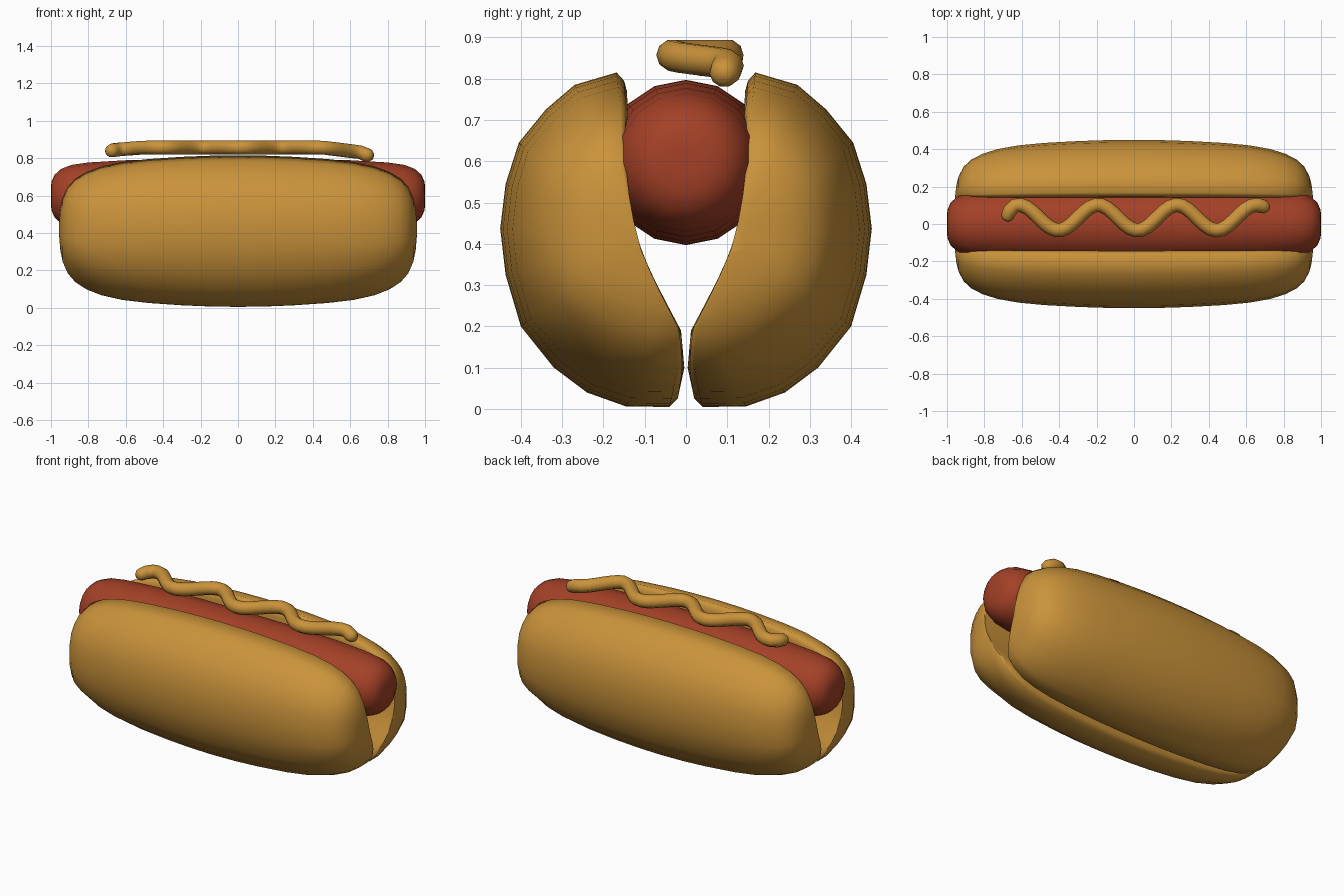
import bpy, bmesh, math
from mathutils import Vector

if "Cube" in bpy.data.objects:
    bpy.data.objects.remove(bpy.data.objects["Cube"])


def material(name, rgb):
    m = bpy.data.materials.new(name)
    m.diffuse_color = (*rgb, 1)
    m.use_nodes = True
    m.node_tree.nodes["Principled BSDF"].inputs["Base Color"].default_value = m.diffuse_color
    return m


GOLD = material("golden_brown", (0.59, 0.29, 0.043))
RED = material("sausage_red", (0.37, 0.052, 0.02))


def loft(name, rings, mat, angle):
    """Skin a list of equal closed rings and cap both ends."""
    bm = bmesh.new()
    vr = [[bm.verts.new(p) for p in ring] for ring in rings]
    n = len(vr[0])
    for a, b in zip(vr, vr[1:]):
        for i in range(n):
            j = (i + 1) % n
            bm.faces.new((a[i], a[j], b[j], b[i]))
    bm.faces.new(vr[0])
    bm.faces.new(vr[-1])
    bmesh.ops.recalc_face_normals(bm, faces=bm.faces)
    me = bpy.data.meshes.new(name)
    bm.to_mesh(me)
    bm.free()
    me.materials.append(mat)
    ob = bpy.data.objects.new(name, me)
    bpy.context.collection.objects.link(ob)
    bpy.ops.object.select_all(action='DESELECT')
    ob.select_set(True)
    bpy.context.view_layer.objects.active = ob
    bpy.ops.object.shade_smooth_by_angle(angle=math.radians(angle))
    return ob


def interp(table, t):
    for (a, u), (b, v) in zip(table, table[1:]):
        if t <= b:
            return u + (v - u) * max(0, (t - a) / (b - a))
    return table[-1][1]


# Bun halves: cut wall as y over z, and the rounded outside shrinking to the ends
WALL = [(0, .02), (.03, .014), (.1, .004), (.19, .012), (.28, .06),
        (.37, .105), (.48, .133), (.6, .147), (.73, .141), (.82, .146)]
OUTER = [(.15, .795), (.168, .815), (.27, .785), (.34, .725), (.405, .645), (.437, .545),
         (.45, .437), (.437, .325), (.4, .2), (.32, .1), (.24, .04), (.145, .006),
         (.04, .005), (.02, .025)]
INNER_Z = [.1, .19, .28, .37, .48, .6, .7, .77]
SECTION = [(y - interp(WALL, z), z) for y, z in OUTER] + [(0, z) for z in INNER_Z]
HALF = [(.15, .995), (.3, .98), (.48, .95), (.62, .91), (.73, .85), (.81, .775),
        (.87, .68), (.91, .57), (.937, .42), (.95, .27), (.956, .1)]
STATIONS = [(-x, s) for x, s in reversed(HALF)] + [(0, 1)] + HALF
MID = .42

for name, side in (("bun_front", -1), ("bun_back", 1)):
    rings = []
    for x, s in STATIONS:
        ring = []
        for w, z in SECTION:
            zz = MID + (z - MID) * s
            ring.append((x, side * (interp(WALL, zz) + w * s), zz))
        rings.append(ring)
    loft(name, rings, GOLD, 65)

# Sausage: sixteen-sided rounded cylinder
ends = [(.3, .199), (.6, .192), (.8, .18), (.89, .167), (.945, .146), (.98, .115), (.998, .075), (1, .03)]
radii = [(-x, r) for x, r in reversed(ends)] + [(0, .2)] + ends
loft("sausage", [[(x, r * math.sin(k * math.pi / 8), .597 + r * math.cos(k * math.pi / 8))
                  for k in range(16)] for x, r in radii], RED, 80)

# Mustard: wavy tube lying along the top
path = [Vector((-.68, .035, .838)), Vector((-.665, .07, .843))]
for i in range(43):
    x = -.635 + i * 1.29 / 42
    z = .857 - .025 * max(0, (x - .45) / .2) - .01 * max(0, (-.5 - x) / .13)
    path.append(Vector((x, .034 + .068 * math.cos((x + .615) * 2 * math.pi / .423), z)))
path += [Vector((.685, .095, .818)), Vector((.705, .09, .812))]

rings = []
last = len(path) - 1


def tube_ring(c, t, r):
    side = t.cross(Vector((0, 0, 1))).normalized()
    up = side.cross(t)
    return [c + r * (side * math.cos(k * math.pi / 5) + up * math.sin(k * math.pi / 5))
            for k in range(10)]


for i, c in enumerate(path):
    t = (path[min(i + 1, last)] - path[max(i - 1, 0)]).normalized()
    if i == 0:
        rings.append(tube_ring(c - t * .018, t, .018))
    rings.append(tube_ring(c, t, .034 if i in (0, last) else .038))
    if i == last:
        rings.append(tube_ring(c + t * .018, t, .018))
loft("mustard", rings, GOLD, 75)
